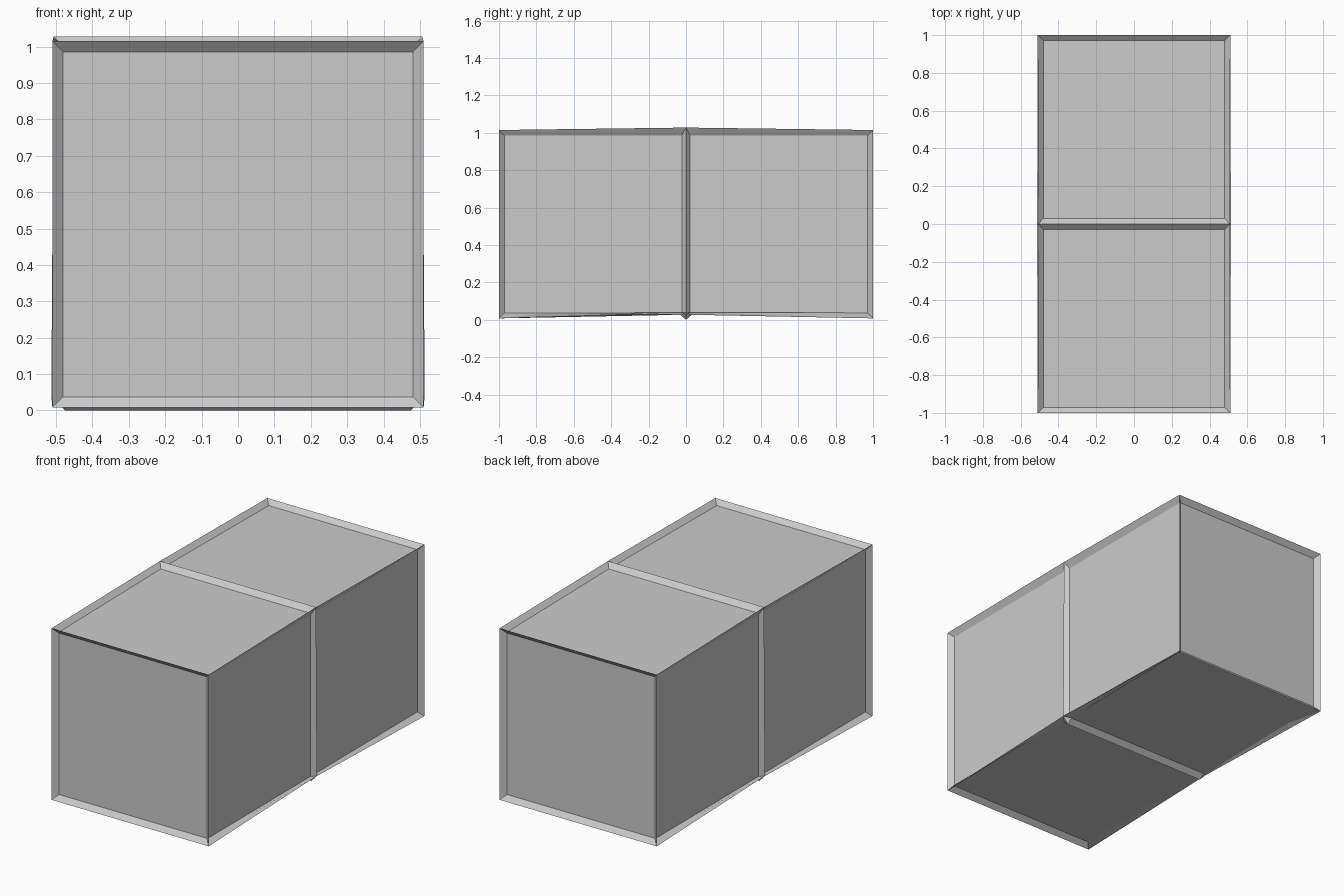
import bpy, bmesh

if "Cube" in bpy.data.objects:
    bpy.data.objects.remove(bpy.data.objects["Cube"])

W, LOW, HIGH = 0.51, 0.008, 1.015   # half width, bottom and top of the end frames
RIM, DEPTH = 0.042, 0.025           # frame width and panel recess

bm = bmesh.new()

# Three square rings along y: front, middle, back
rings = [[bm.verts.new(p) for p in ((-W, y, LOW), (W, y, LOW), (W, y, HIGH), (-W, y, HIGH))]
         for y in (-1, 0, 1)]
panels = [bm.faces.new(rings[0]), bm.faces.new(rings[2][::-1])]
for a, b in zip(rings, rings[1:]):
    for i in range(4):
        j = (i + 1) % 4
        panels.append(bm.faces.new((a[i], b[i], b[j], a[j])))
bmesh.ops.recalc_face_normals(bm, faces=bm.faces[:])

# Recessed panel in every face
bmesh.ops.inset_individual(bm, faces=panels, thickness=RIM, depth=-DEPTH)

# Narrow the middle ribs and lift the top panels slightly toward the middle
for f in panels:
    f.normal_update()
    n = f.normal.copy()
    if abs(n.y) > 0.9:
        continue
    for v in f.verts:
        if abs(v.co.y) < 0.2:
            v.co.y = (0.03 if abs(n.z) > 0.9 else 0.022) * (1 if v.co.y > 0 else -1)
            if n.z > 0.9:
                v.co.z += 0.01
            elif n.z < -0.9:
                v.co.z -= 0.006

# Merge any duplicate rim corners, then find the middle ring by position
bmesh.ops.remove_doubles(bm, verts=bm.verts[:], dist=0.0005)
middle = [v for v in bm.verts if abs(v.co.y) < 0.001]

# Middle corners: slight peak on top, notched at the bottom
for v in middle:
    if v.co.z > 0.5:
        v.co.z = 1.028
        v.co.x *= 0.993
    else:
        v.co.z = 0.04
        v.co.x *= 1.006

# Bottom rib: flat lower ridge between the raised ends
left, right = sorted((v for v in middle if v.co.z < 0.5), key=lambda v: v.co.x)
start = left
for x in (-0.475, 0.475):
    edge = next(e for e in start.link_edges if e.other_vert(start) == right)
    _, start = bmesh.utils.edge_split(edge, start, 0.3)
    start.co = (x, 0, 0)

bmesh.ops.triangulate(bm, faces=[f for f in bm.faces if len(f.verts) > 4])
mesh = bpy.data.meshes.new("double_crate")
bm.to_mesh(mesh)
bm.free()
obj = bpy.data.objects.new("double_crate", mesh)
bpy.context.collection.objects.link(obj)
